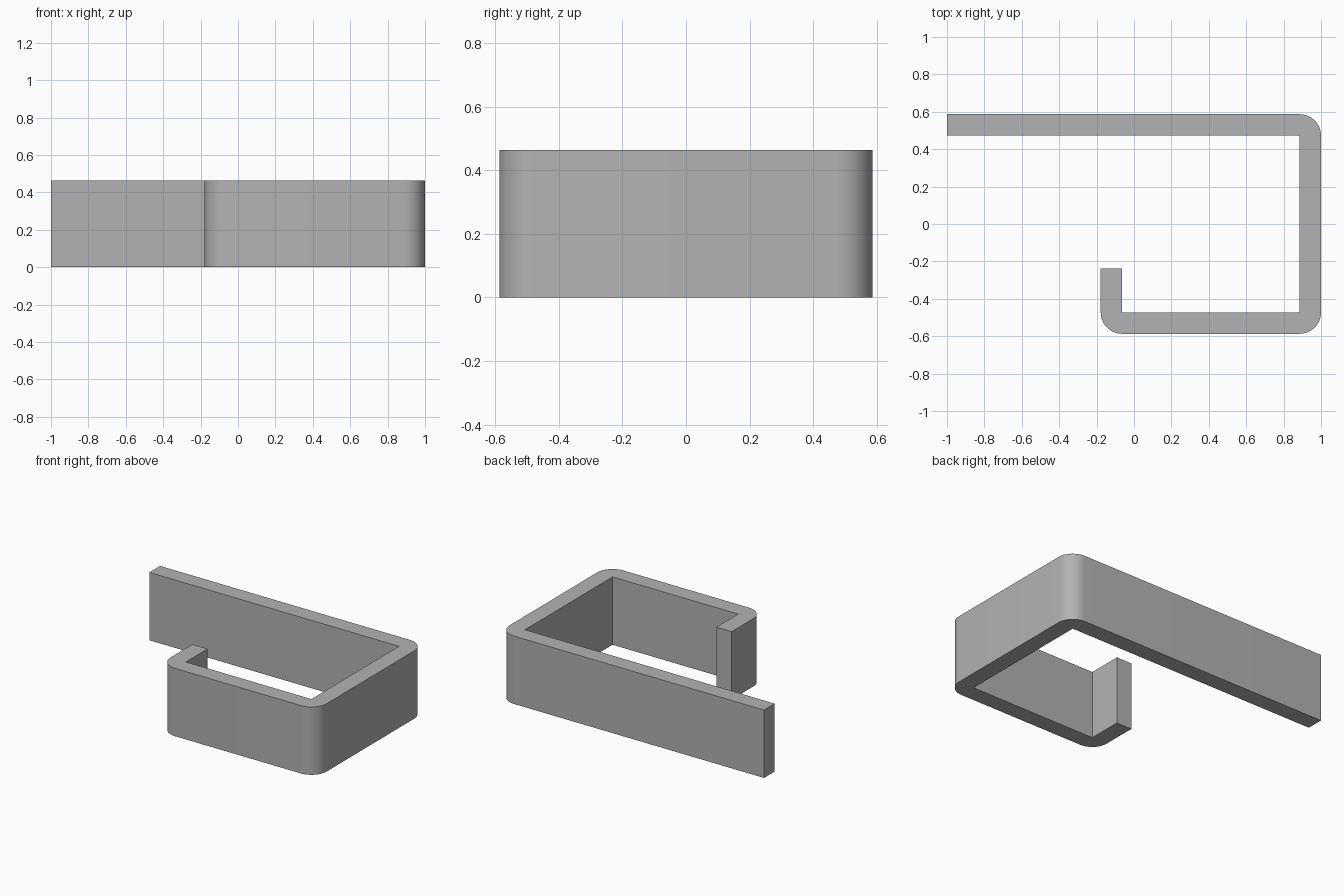
import bpy, bmesh, math

if "Cube" in bpy.data.objects:
    bpy.data.objects.remove(bpy.data.objects["Cube"])

T = 0.115          # strip thickness, also the outer bend radius
H = 0.463          # strip height
SEG = 12           # segments per bend

grey = bpy.data.materials.new("plain grey")
grey.diffuse_color = (0.45, 0.45, 0.45, 1)
grey.use_nodes = True
grey.node_tree.nodes["Principled BSDF"].inputs["Base Color"].default_value = grey.diffuse_color

# Sharp inner corners, which are also the centres of the outer bends
right, back, front, lip = 0.885, 0.472, -0.472, -0.063


def bend(cx, cy, start):
    """Quarter circle around an inner corner, turning clockwise."""
    return [(cx + T * math.cos(math.radians(start - 90 * i / SEG)),
             cy + T * math.sin(math.radians(start - 90 * i / SEG)))
            for i in range(SEG + 1)]


# Outline of the bent strip: outer side with round bends, then inner side
outline = [(-1, back + T)]
outline += bend(right, back, 90) + bend(right, front, 0) + bend(lip, front, -90)
outline += [(lip - T, -0.238), (lip, -0.238), (lip, front),
            (right, front), (right, back), (-1, back)]

# Extrude the outline into the hook
bm = bmesh.new()
base = bm.faces.new([bm.verts.new((x, y, 0)) for x, y in outline])
top = bmesh.ops.extrude_face_region(bm, geom=[base], use_keep_orig=True)
bmesh.ops.translate(bm, vec=(0, 0, H),
                    verts=[v for v in top["geom"] if isinstance(v, bmesh.types.BMVert)])
bmesh.ops.recalc_face_normals(bm, faces=bm.faces)
mesh = bpy.data.meshes.new("bent_strip_hook")
bm.to_mesh(mesh)
bm.free()
mesh.materials.append(grey)

hook = bpy.data.objects.new("bent_strip_hook", mesh)
bpy.context.collection.objects.link(hook)
bpy.context.view_layer.objects.active = hook
hook.select_set(True)
bpy.ops.object.shade_smooth_by_angle(angle=math.radians(30))
